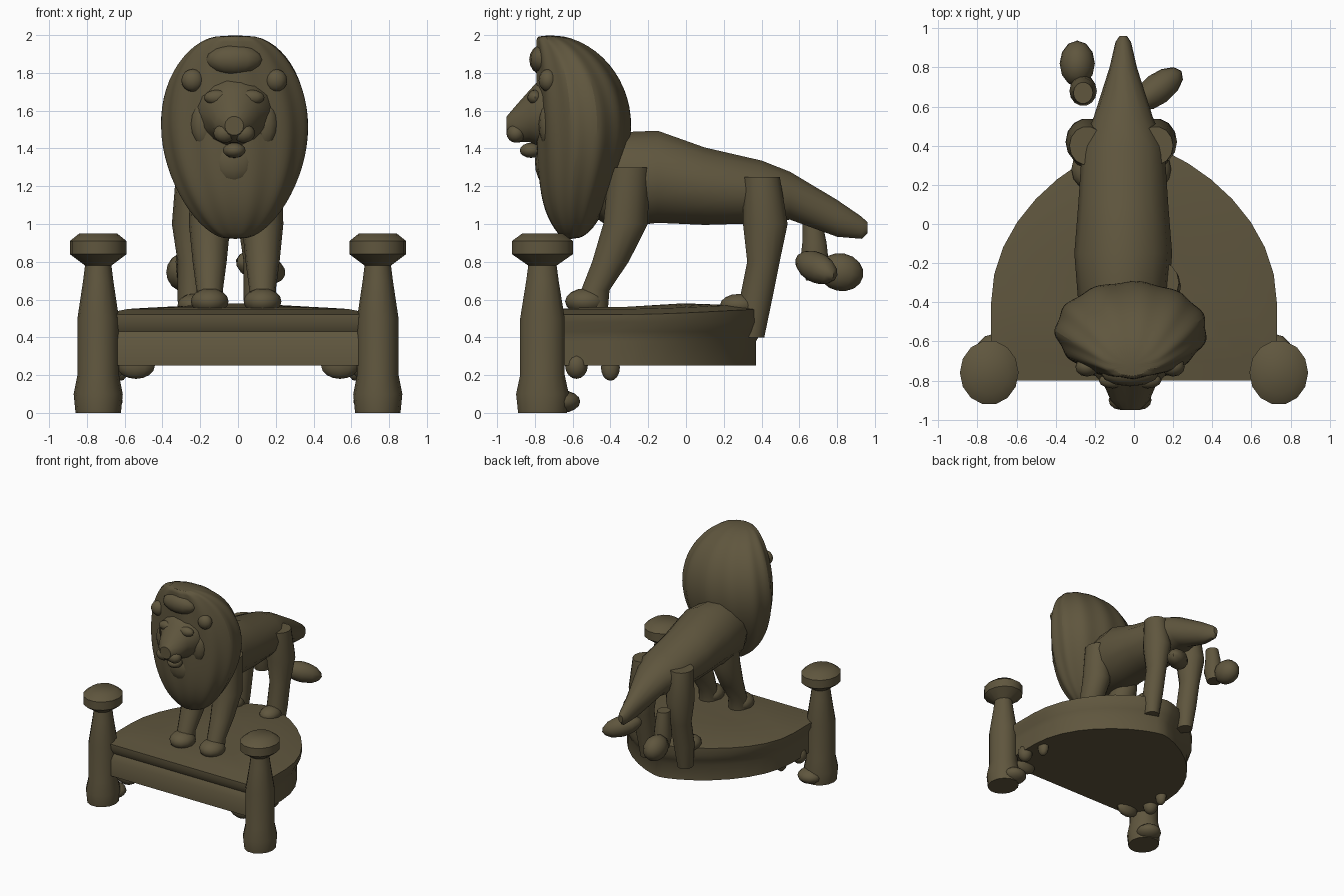
import bpy, bmesh
from math import cos, sin, pi
from mathutils import Vector

cube = bpy.data.objects.get("Cube")
if cube:
    bpy.data.objects.remove(cube, do_unlink=True)

# One bronze colour throughout
colour = (.115, .093, .048, 1)
bronze = bpy.data.materials.new("dark_bronze")
bronze.use_nodes = True
bronze.diffuse_color = colour
bronze.node_tree.nodes["Principled BSDF"].inputs["Base Color"].default_value = colour
parts = []
sides = (("left", 1), ("right", -1))


def finish(name, bm):
    bmesh.ops.recalc_face_normals(bm, faces=bm.faces)
    mesh = bpy.data.meshes.new(name)
    bm.to_mesh(mesh)
    bm.free()
    mesh.materials.append(bronze)
    part = bpy.data.objects.new(name, mesh)
    bpy.context.collection.objects.link(part)
    parts.append(part)
    return part


def skin(name, loops):
    """Join rings of points into a closed surface."""
    bm = bmesh.new()
    rings = [[bm.verts.new(point) for point in loop] for loop in loops]
    count = len(rings[0])
    for lower, upper in zip(rings, rings[1:]):
        for i in range(count):
            j = (i + 1) % count
            bm.faces.new((lower[i], lower[j], upper[j], upper[i]))
    bm.faces.new(rings[0])
    bm.faces.new(rings[-1])
    return finish(name, bm)


def ring(centre, width, depth, upright=False, count=14, wave=0, locks=11, phase=0):
    """Ellipse of points, flat or upright; wave ripples it into locks."""
    x, y, z = centre
    loop = []
    for i in range(count):
        angle = 2 * pi * i / count
        swell = 1 + wave * cos(locks * angle + phase)
        u, v = width * swell * cos(angle), depth * swell * sin(angle)
        loop.append((x + u, y, z + v) if upright else (x + u, y + v, z))
    return loop


def column(name, x, sections, stretch=1.1):
    """Upright tube from (height, y, radius) sections."""
    skin(name, [ring((x, y, z), radius, radius * stretch) for z, y, radius in sections])


def trunk(name, x, sections):
    """Lengthwise tube from (y, height, half width, half height) sections."""
    skin(name, [ring((x, y, z), width, height, upright=True)
                for y, z, width, height in sections])


def blob(name, centre, radii, direction=(1, 0, 0)):
    """Ellipsoid whose first radius points along the direction."""
    bm = bmesh.new()
    bmesh.ops.create_uvsphere(bm, u_segments=12, v_segments=8, radius=1)
    bmesh.ops.scale(bm, vec=radii, verts=bm.verts)
    turn = Vector(direction).to_track_quat('X', 'Z').to_matrix()
    bmesh.ops.rotate(bm, matrix=turn, verts=bm.verts)
    bmesh.ops.translate(bm, vec=centre, verts=bm.verts)
    finish(name, bm)


def blob_pair(name, middle, offset, y, z, radii):
    for side, sign in sides:
        blob(side + "_" + name, (middle + sign * offset, y, z), radii)


# Platform: D-shaped slab with a grooved edge and a slightly domed top
front, corner = -.8, .73
arc = [pi * i / 18 for i in range(19)]
outline = [(corner, front)]
for angle in arc:
    across = abs(cos(angle)) ** 1.4
    outline.append((corner * (across if cos(angle) > 0 else -across), -.4 + .82 * sin(angle)))
outline.append((-corner, front))


def platform_loop(z, scale, inset, crown):
    return [(x * scale, front + inset + (y - front) * scale,
             z + crown * (1 - (x / corner) ** 2)) for x, y in outline]


skin("platform", [
    platform_loop(.25, .96, 0, 0), platform_loop(.38, .96, 0, 0),
    platform_loop(.43, .96, .03, 0), platform_loop(.48, 1, 0, 0),
    platform_loop(.52, 1, 0, .03), platform_loop(.55, .8, .1, .02),
    platform_loop(.56, .4, .3, .02)])

# Corner posts with flared caps, clawed feet and small brackets
post_profile = [(0, .12), (.1, .13), (.2, .11), (.5, .11), (.7, .08), (.78, .07),
                (.84, .15), (.91, .15), (.95, .1)]
for side, sign in sides:
    column(side + "_post", sign * .74, [(z, -.76, radius) for z, radius in post_profile])
blob_pair("post_claw", 0, .71, -.66, .06, (.1, .1, .06))
blob_pair("front_bracket", 0, .54, -.73, .25, (.1, .05, .07))
blob_pair("side_bracket", 0, .66, -.58, .25, (.06, .06, .07))
blob_pair("rear_bracket", 0, .62, -.4, .24, (.04, .05, .07))

# Body running back into the tapering tail
trunk("body_and_tail", -.055, [
    (-.6, 1.3, .15, .18), (-.4, 1.23, .23, .26), (-.15, 1.25, .25, .25),
    (.1, 1.2, .23, .21), (.4, 1.17, .21, .17), (.55, 1.15, .15, .13),
    (.8, 1.03, .07, .1), (.93, .98, .04, .06), (.96, .98, .02, .03)])

# Legs and paws
front_leg = [(1.3, -.3, .1), (1, -.32, .11), (.8, -.4, .09), (.65, -.48, .07), (.54, -.5, .08)]
rear_leg = [(1.25, .4, .09), (1, .42, .11), (.8, .41, .08), (.6, .37, .08), (.4, .35, .06)]
for side, front_x, rear_x in (("left", .13, .11), ("right", -.15, -.24)):
    column(side + "_front_leg", front_x, front_leg)
    column(side + "_rear_leg", rear_x, rear_leg)
    blob(side + "_front_paw", (front_x, -.53, .59), (.1, .11, .07))
    blob(side + "_rear_paw", (rear_x, .28, .57), (.08, .1, .06))

# Hanging tail tuft and its loose curl
column("tail_stem", -.26, [(1, .67, .05), (.9, .68, .06), (.8, .68, .07), (.7, .7, .06)])
blob("tail_tuft", (-.29, .82, .745), (.12, .09, .1), (0, 1, -.2))
blob("tail_curl", (.12, .69, .77), (.16, .08, .08), (.8, .6, -.3))

# Mane: rippled teardrop that hugs the face plane and tucks back at its tip
mane_loops = []
steps = 16
for step in range(1, steps):
    rise = (1 - cos(pi * step / steps)) / 2
    width = .39 * sin(pi * rise ** 1.2) ** .4
    depth = .64 * width
    y = depth - .79 + .15 * (1 - rise) ** 8
    mane_loops.append(ring((-.015, y, .91 + 1.1 * rise), width, depth,
                           count=44, wave=.03, phase=.3 * step))
mane = skin("mane", mane_loops)
soften = mane.modifiers.new("soften", 'SUBSURF')
soften.levels = soften.render_levels = 1

# Face, nose, jaw, brows, cheeks and ears
middle = -.02
trunk("face", middle, [
    (-.6, 1.6, .22, .22), (-.75, 1.6, .2, .2), (-.83, 1.57, .13, .14),
    (-.9, 1.53, .1, .1), (-.95, 1.52, .05, .05)])
blob("nose", (middle, -.92, 1.55), (.06, .03, .03))
blob("lower_jaw", (middle, -.82, 1.39), (.06, .06, .04))
blob("chin_tuft", (middle, -.74, 1.33), (.12, .06, .12))
blob("forelock", (middle, -.76, 1.87), (.15, .07, .08))
blob_pair("muzzle_pad", middle, .05, -.9, 1.48, (.06, .05, .05))
blob_pair("brow", middle, .09, -.8, 1.67, (.07, .04, .04))
blob_pair("cheek", middle, .16, -.73, 1.53, (.07, .05, .12))
blob_pair("ear", middle, .22, -.73, 1.76, (.06, .05, .06))

# Smooth shading with crisp corners
bpy.ops.object.select_all(action='DESELECT')
for part in parts:
    part.select_set(True)
bpy.context.view_layer.objects.active = mane
bpy.ops.object.shade_smooth_by_angle(angle=.7)
